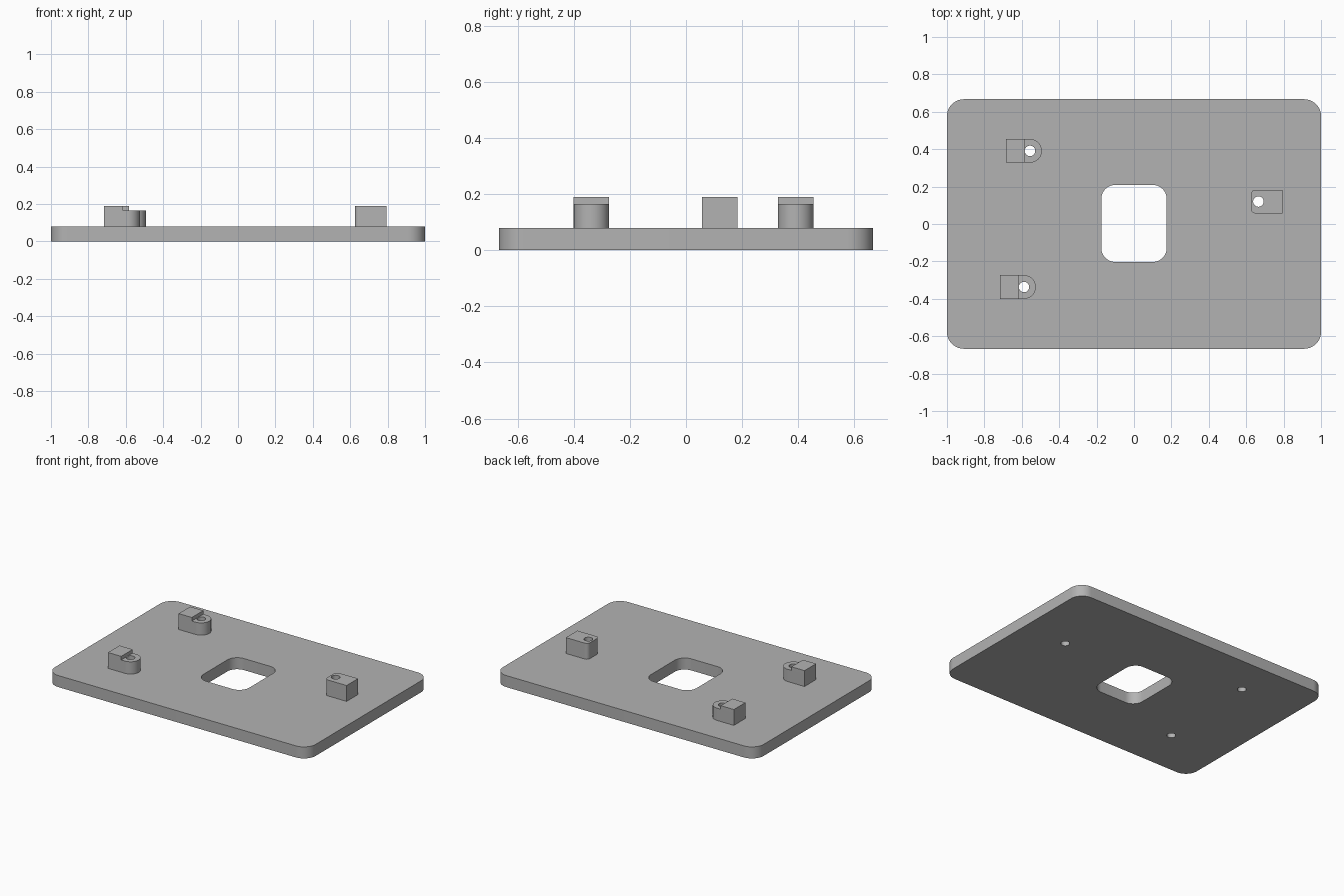
import bpy, bmesh, math
from mathutils import Vector

cube = bpy.data.objects.get("Cube")
if cube:
    bpy.data.objects.remove(cube, do_unlink=True)

grey = bpy.data.materials.new("plain grey")
grey.use_nodes = True
COLOUR = (0.45, 0.45, 0.45, 1)
grey.diffuse_color = COLOUR
grey.node_tree.nodes["Principled BSDF"].inputs["Base Color"].default_value = COLOUR


def rounded_rect(x0, x1, y0, y1, left=0.0, right=0.0, steps=12):
    """Outline with one corner radius for the left end and one for the right."""
    points = []
    corners = [(x1, y1, right), (x0, y1, left), (x0, y0, left), (x1, y0, right)]
    for i, (x, y, r) in enumerate(corners):
        if r == 0:
            points.append((x, y))
            continue
        cx = x - math.copysign(r, x - (x0 + x1) / 2)
        cy = y - math.copysign(r, y - (y0 + y1) / 2)
        for k in range(steps + 1):
            a = (i + k / steps) * math.pi / 2
            points.append((cx + r * math.cos(a), cy + r * math.sin(a)))
    return points


def circle(x, y, r=0.028, steps=32):
    return [(x + r * math.cos(k * math.tau / steps),
             y + r * math.sin(k * math.tau / steps)) for k in range(steps)]


def slab(name, outlines, z0, z1):
    """Extrude the first outline, with the others as holes."""
    curve = bpy.data.curves.new(name, "CURVE")
    curve.dimensions = "2D"
    curve.fill_mode = "BOTH"
    curve.extrude = (z1 - z0) / 2
    for outline in outlines:
        spline = curve.splines.new("POLY")
        spline.points.add(len(outline) - 1)
        for point, (x, y) in zip(spline.points, outline):
            point.co = (x, y, 0, 1)
        spline.use_cyclic_u = True
    temp = bpy.data.objects.new(name + " outline", curve)
    bpy.context.collection.objects.link(temp)
    graph = bpy.context.evaluated_depsgraph_get()
    mesh = bpy.data.meshes.new_from_object(temp.evaluated_get(graph))
    bpy.data.objects.remove(temp, do_unlink=True)
    bpy.data.curves.remove(curve)

    bm = bmesh.new()
    bm.from_mesh(mesh)
    bmesh.ops.translate(bm, vec=Vector((0, 0, (z0 + z1) / 2)), verts=bm.verts)
    bmesh.ops.remove_doubles(bm, verts=bm.verts, dist=1e-5)
    bmesh.ops.recalc_face_normals(bm, faces=bm.faces)
    bm.to_mesh(mesh)
    bm.free()
    mesh.name = name
    mesh.materials.clear()
    mesh.materials.append(grey)
    obj = bpy.data.objects.new(name, mesh)
    bpy.context.collection.objects.link(obj)
    bpy.ops.object.select_all(action="DESELECT")
    obj.select_set(True)
    bpy.context.view_layer.objects.active = obj
    bpy.ops.object.shade_smooth_by_angle(angle=math.radians(30))
    return obj


BASE, LEDGE, TOP = 0.08, 0.165, 0.19
HALF = 0.063
back_hole, front_hole, side_hole = (-0.556, 0.391), (-0.588, -0.337), (0.665, 0.12)

# Base plate with central window and three through holes
slab("base_plate",
     [rounded_rect(-1, 1, -0.667, 0.667, 0.09, 0.09),
      rounded_rect(-0.175, 0.175, -0.203, 0.209, 0.075, 0.075),
      circle(*back_hole), circle(*front_hole), circle(*side_hole)], 0, BASE)

# Stepped posts: round-ended ledge with a raised stop behind the hole
for side, (x, y) in (("back", back_hole), ("front", front_hole)):
    slab(side + "_post",
         [rounded_rect(x - 0.129, x + HALF, y - HALF, y + HALF, 0, HALF - 0.0005),
          circle(x, y)], BASE, LEDGE)
    slab(side + "_post_stop",
         [rounded_rect(x - 0.129, x - 0.028, y - HALF, y + HALF)], LEDGE, TOP)

# Plain block with softened inner corners
x, y = side_hole
slab("side_block",
     [rounded_rect(x - 0.04, x + 0.128, y - HALF, y + HALF, 0.025, 0),
      circle(x, y)], BASE, TOP)
